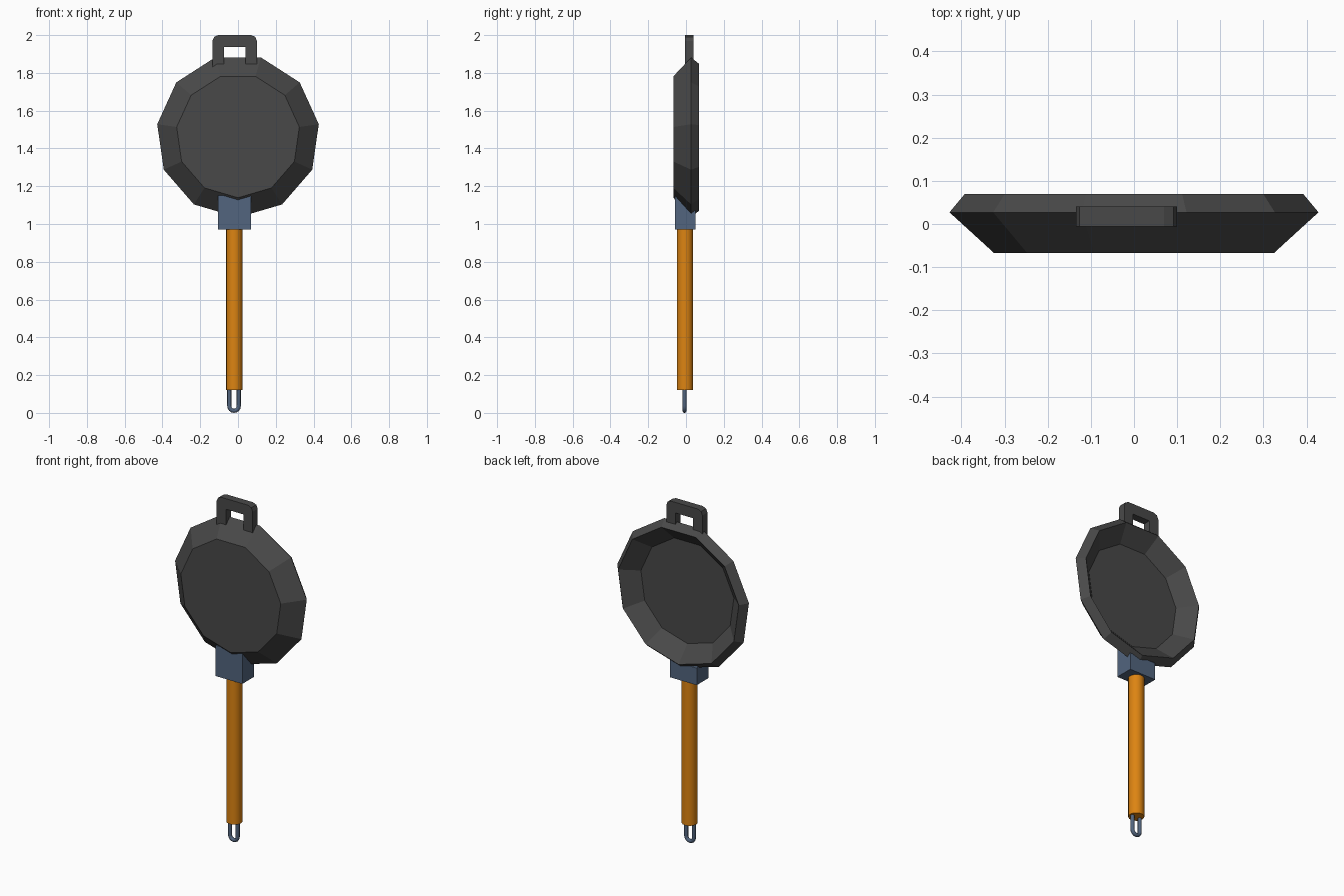
import bpy
import bmesh
from math import sin, cos, pi, radians
from mathutils import Matrix, Vector

cube = bpy.data.objects.get("Cube")
if cube:
    bpy.data.objects.remove(cube, do_unlink=True)


def material(name, color):
    m = bpy.data.materials.new(name)
    m.use_nodes = True
    m.diffuse_color = (*color, 1)
    m.node_tree.nodes["Principled BSDF"].inputs["Base Color"].default_value = (*color, 1)
    return m


iron = material("dark iron", (0.066, 0.066, 0.066))
steel = material("blue steel", (0.085, 0.13, 0.21))
wood = material("orange wood", (0.72, 0.23, 0.006))


def finish(name, bm, mat):
    bmesh.ops.recalc_face_normals(bm, faces=bm.faces)
    mesh = bpy.data.meshes.new(name)
    bm.to_mesh(mesh)
    bm.free()
    mesh.materials.append(mat)
    obj = bpy.data.objects.new(name, mesh)
    bpy.context.collection.objects.link(obj)
    return obj


def prism(name, outline, offset, mat):
    """Extrude a closed outline of 3D points along an offset."""
    bm = bmesh.new()
    face = bm.faces.new([bm.verts.new(p) for p in outline])
    out = bmesh.ops.extrude_face_region(bm, geom=[face])
    moved = [v for v in out["geom"] if isinstance(v, bmesh.types.BMVert)]
    bmesh.ops.translate(bm, verts=moved, vec=offset)
    return finish(name, bm, mat)


def smooth(obj, angle):
    bpy.ops.object.select_all(action="DESELECT")
    obj.select_set(True)
    bpy.context.view_layer.objects.active = obj
    bpy.ops.object.shade_smooth_by_angle(angle=radians(angle))


# Pan: eleven-sided rings of (radius, y) from the base, over the rim, to the inner floor
SIDES = 11
CENTRE = 1.467
bm = bmesh.new()
rings = []
for r, y in [(0.328, -0.067), (0.432, 0.027), (0.396, 0.07), (0.305, -0.013)]:
    angles = [-pi / 2 + 2 * pi * k / SIDES for k in range(SIDES)]
    rings.append([bm.verts.new((r * cos(a), y, CENTRE + r * sin(a))) for a in angles])
for a, b in zip(rings, rings[1:]):
    for k in range(SIDES):
        n = (k + 1) % SIDES
        bm.faces.new((a[k], a[n], b[n], b[k]))
bm.faces.new(rings[0])
bm.faces.new(rings[-1])
finish("pan", bm, iron)

# Helper grip: arch with clipped corners on top of the pan
left, right, base, top, cut = -0.135, 0.1, 1.832, 2.0, 0.03
arch = [(left, base), (left, top - cut), (left + cut * 0.3, top - cut * 0.3), (left + cut, top),
        (right - cut, top), (right - cut * 0.3, top - cut * 0.3), (right, top - cut), (right, base),
        (0.04, base), (0.04, 1.938), (-0.073, 1.938), (-0.073, base)]
prism("helper_grip", [(x, -0.006, z) for x, z in arch], (0, 0.046, 0), iron)

# Socket: block joining handle and pan, sloped where it sits inside the pan wall
side = [(-0.057, 0.97), (0.05, 0.97), (0.05, 1.07), (-0.02, 1.15), (-0.057, 1.15)]
prism("handle_socket", [(-0.105, y, z) for y, z in side], (0.173, 0, 0), steel)

# Wooden handle
bm = bmesh.new()
bmesh.ops.create_cone(bm, cap_ends=True, segments=16, radius1=0.043, radius2=0.043, depth=0.86,
                      matrix=Matrix.Translation((-0.02, -0.005, 0.55)))
smooth(finish("handle", bm, wood), 40)

# Hanging loop: U-shaped rod swept along a path
AXIS, BEND, ROD = -0.021, 0.025, 0.011
path = [Vector((AXIS - BEND, -0.008, 0.13))]
for k in range(9):
    a = pi + pi * k / 8
    path.append(Vector((AXIS + BEND * cos(a), -0.008, BEND + ROD + BEND * sin(a))))
path.append(Vector((AXIS + BEND, -0.008, 0.13)))
bm = bmesh.new()
loops = []
for i, p in enumerate(path):
    along = (path[min(i + 1, len(path) - 1)] - path[max(i - 1, 0)]).normalized()
    across = along.cross(Vector((0, 1, 0)))
    loops.append([bm.verts.new(p + ROD * (across * cos(t) + Vector((0, 1, 0)) * sin(t)))
                  for t in [2 * pi * j / 8 for j in range(8)]])
for a, b in zip(loops, loops[1:]):
    for j in range(8):
        n = (j + 1) % 8
        bm.faces.new((a[j], a[n], b[n], b[j]))
bm.faces.new(loops[0])
bm.faces.new(loops[-1])
smooth(finish("hanging_loop", bm, steel), 50)
